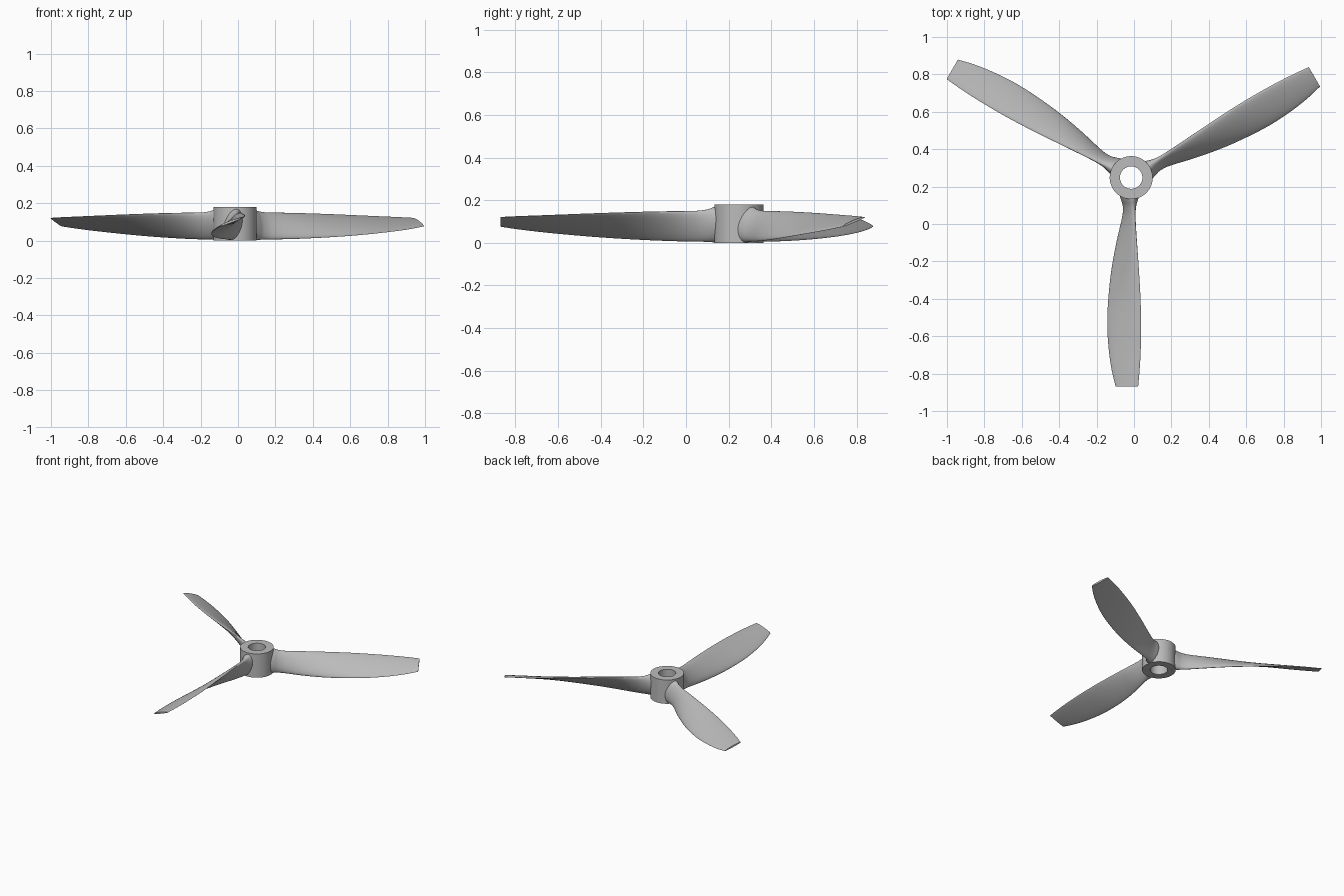
import bpy, bmesh, math
from mathutils import Vector, Matrix

if "Cube" in bpy.data.objects:
    bpy.data.objects.remove(bpy.data.objects["Cube"])

HUB = Vector((-0.015, 0.248, 0.0))
SIDES = 64

metal = bpy.data.materials.new("plain grey")
metal.diffuse_color = (0.5, 0.5, 0.5, 1)
metal.use_nodes = True
metal.node_tree.nodes["Principled BSDF"].inputs["Base Color"].default_value = metal.diffuse_color


def finish(name, bm):
    bmesh.ops.recalc_face_normals(bm, faces=bm.faces)
    mesh = bpy.data.meshes.new(name)
    bm.to_mesh(mesh)
    bm.free()
    mesh.materials.append(metal)
    ob = bpy.data.objects.new(name, mesh)
    bpy.context.collection.objects.link(ob)
    bpy.ops.object.select_all(action='DESELECT')
    ob.select_set(True)
    bpy.context.view_layer.objects.active = ob
    bpy.ops.object.shade_smooth_by_angle(angle=math.radians(40))
    return ob


def bridge(bm, rings):
    for a, b in zip(rings, rings[1:]):
        n = len(a)
        for i in range(n):
            j = (i + 1) % n
            bm.faces.new((a[i], a[j], b[j], b[i]))


# Hub: a plain sleeve with a through bore
bm = bmesh.new()
rings = []
for radius, z in ((0.06, 0), (0.115, 0), (0.115, 0.18), (0.06, 0.18)):
    rings.append([bm.verts.new(HUB + Vector((radius * math.cos(a), radius * math.sin(a), z)))
                  for a in (2 * math.pi * i / SIDES for i in range(SIDES))])
bridge(bm, rings + rings[:1])
finish("hub", bm)

# Blade stations: radius, low edge (x, z), high edge (x, z), thickness
STATIONS = [
    (0.085, -0.032, 0.000, 0.012, 0.174, 0.105),
    (0.120, -0.030, 0.003, 0.012, 0.166, 0.082),
    (0.150, -0.030, 0.005, 0.014, 0.156, 0.060),
    (0.200, -0.038, 0.006, 0.018, 0.150, 0.045),
    (0.330, -0.072, 0.009, 0.029, 0.147, 0.038),
    (0.490, -0.104, 0.016, 0.041, 0.143, 0.031),
    (0.650, -0.122, 0.026, 0.050, 0.138, 0.026),
    (0.785, -0.128, 0.037, 0.053, 0.133, 0.022),
    (0.920, -0.120, 0.050, 0.051, 0.128, 0.018),
    (1.030, -0.104, 0.063, 0.045, 0.124, 0.015),
    (1.118, -0.083, 0.076, 0.037, 0.120, 0.012),
]


def smooth_stations(rows, steps):
    """Catmull-Rom interpolation between the stations."""
    out = []
    for k in range(len(rows) - 1):
        p0, p1 = rows[max(k - 1, 0)], rows[k]
        p2, p3 = rows[k + 1], rows[min(k + 2, len(rows) - 1)]
        r0, r1, r2, r3 = p0[0], p1[0], p2[0], p3[0]
        h = r2 - r1
        for s in range(steps):
            t = s / steps
            row = [r1 + h * t]
            for a, b, c, d in list(zip(p0, p1, p2, p3))[1:]:
                m1 = (c - a) / (r2 - r0) * h
                m2 = (d - b) / (r3 - r1) * h
                row.append((2*t**3 - 3*t*t + 1) * b + (t**3 - 2*t*t + t) * m1
                           + (3*t*t - 2*t**3) * c + (t**3 - t*t) * m2)
            out.append(row)
    out.append(list(rows[-1]))
    return out


def section(row, count=36):
    """Lens section: rounded at the root, fuller on its upper side outboard."""
    r, ul, zl, uh, zh, thick = row
    low, high = Vector((ul, -r, zl)), Vector((uh, -r, zh))
    chord = high - low
    normal = Vector((-chord.z, 0, chord.x)).normalized()
    outboard = min(1, max(0, (r - 0.12) / 0.3))
    points = []
    for i in range(count):
        a = 2 * math.pi * i / count
        side = 1 + 0.45 * outboard * (1 if math.sin(a) > 0 else -1)
        offset = 0.5 * thick * side * math.sin(a)
        points.append(low + chord * (1 - math.cos(a)) / 2 + normal * offset)
    return points


# Three twisted blades with flared roots
loft = [section(row) for row in smooth_stations(STATIONS, 4)]
for n, name in enumerate(("front_blade", "right_blade", "left_blade")):
    turn = Matrix.Rotation(n * 2 * math.pi / 3, 3, 'Z')
    bm = bmesh.new()
    rings = [[bm.verts.new(HUB + turn @ p) for p in ring] for ring in loft]
    bridge(bm, rings)
    bm.faces.new(rings[0])
    bm.faces.new(rings[-1])
    finish(name, bm)
